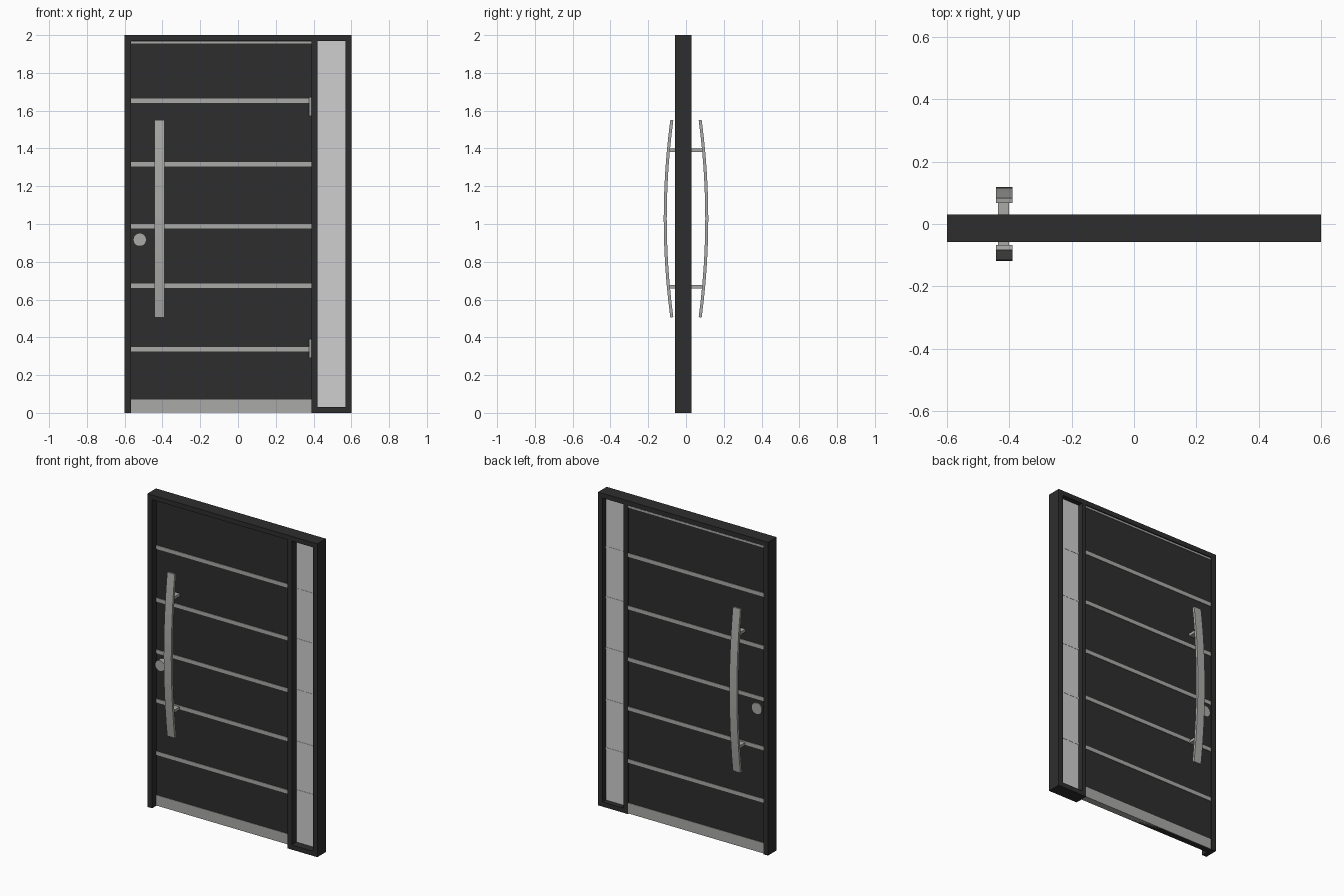
import bpy, bmesh, math

if "Cube" in bpy.data.objects:
    bpy.data.objects.remove(bpy.data.objects["Cube"])

def material(name, rgb):
    m = bpy.data.materials.new(name)
    m.diffuse_color = (*rgb, 1)
    m.use_nodes = True
    m.node_tree.nodes["Principled BSDF"].inputs["Base Color"].default_value = m.diffuse_color
    return m

DARK = material("charcoal", (0.027, 0.027, 0.027))
METAL = material("brushed_metal", (0.40, 0.40, 0.385))
GLASS = material("frosted_glass", (0.62, 0.62, 0.62))

def finish(name, bm, mat):
    bmesh.ops.recalc_face_normals(bm, faces=bm.faces)
    me = bpy.data.meshes.new(name)
    bm.to_mesh(me)
    bm.free()
    me.materials.append(mat)
    ob = bpy.data.objects.new(name, me)
    bpy.context.collection.objects.link(ob)
    return ob

def box(name, x, y, z, mat):
    """Box from (min, max) pairs."""
    bm = bmesh.new()
    bmesh.ops.create_cube(bm, size=1)
    for v in bm.verts:
        v.co = [(r[0] + r[1]) / 2 + c * (r[1] - r[0]) for r, c in zip((x, y, z), v.co)]
    return finish(name, bm, mat)

def cylinder(name, loc, radius, depth, axis, mat, sides=32):
    bpy.ops.mesh.primitive_cylinder_add(
        vertices=sides, radius=radius, depth=depth, location=loc,
        rotation=(math.pi / 2, 0, 0) if axis == 'Y' else (0, 0, 0))
    ob = bpy.context.object
    ob.name = name
    ob.data.materials.append(mat)
    bpy.ops.object.shade_smooth_by_angle()
    return ob

FY = (-0.057, 0.03)          # frame depth
LX, LY = (-0.567, 0.39), (-0.014, 0.023)  # door leaf

# Frame
box("left_jamb", (-0.6, -0.567), FY, (0, 1.97), DARK)
box("right_jamb", (0.568, 0.6), FY, (0, 1.97), DARK)
box("mullion", (0.39, 0.42), FY, (0, 1.97), DARK)
box("head", (-0.6, 0.6), FY, (1.97, 2.0), DARK)
box("sidelight_sill", (0.42, 0.568), FY, (0, 0.03), DARK)

# Sidelight glass with faint dividing bands
box("sidelight_glass", (0.42, 0.568), (-0.009, -0.003), (0.03, 1.97), GLASS)
for i, z in enumerate((0.36, 0.67, 1.0, 1.325, 1.645)):
    box(f"glass_band_{i}", (0.42, 0.568), (-0.0105, -0.0015), (z - 0.006, z + 0.006), GLASS)

# Door leaf, inlaid strips and kick plate on both faces
box("door_leaf", LX, LY, (0.003, 1.97), DARK)
SY = (LY[0] - 0.003, LY[1] + 0.003)
for i, z in enumerate((0.338, 0.673, 0.987, 1.317, 1.653)):
    box(f"strip_{i}", LX, SY, (z - 0.012, z + 0.012), METAL)
box("top_strip", LX, SY, (1.955, 1.967), METAL)
box("kick_plate", LX, SY, (0.003, 0.07), METAL)

# Hinges in the front recess
for i, z in enumerate((0.34, 1.622)):
    cylinder(f"hinge_{i}", (0.382, -0.02, z), 0.007, 0.1, 'Z', METAL, 16)

# Lock roses
cylinder("front_lock", (-0.52, -0.028, 0.917), 0.035, 0.034, 'Y', METAL)
cylinder("back_lock", (-0.52, 0.0245, 0.917), 0.035, 0.008, 'Y', METAL)

# Bowed pull handles: a flat bar along an arc
def handle(name, side, steps=12):
    zc, half, sag, t = 1.028, 0.522, 0.035, 0.008
    R = (half ** 2 + sag ** 2) / (2 * sag)
    a = math.asin(half / R)
    bm = bmesh.new()
    rings = []
    for i in range(steps + 1):
        th = -a + 2 * a * i / steps
        ring = []
        for x, r in ((-0.442, R - t), (-0.389, R - t), (-0.389, R + t), (-0.442, R + t)):
            y = 0.110 - R + r * math.cos(th)
            ring.append(bm.verts.new((x, side * y, zc + r * math.sin(th))))
        rings.append(ring)
    for p, q in zip(rings, rings[1:]):
        for k in range(4):
            bm.faces.new((p[k], p[(k + 1) % 4], q[(k + 1) % 4], q[k]))
    bm.faces.new(rings[0])
    bm.faces.new(rings[-1])
    finish(name, bm, METAL)

for name, s in (("front", -1), ("back", 1)):
    handle(f"{name}_handle", s)
    face = LY[0] if s < 0 else LY[1]
    for i, z in enumerate((0.667, 1.39)):
        box(f"{name}_standoff_{i}", (-0.436, -0.401), sorted((face, s * 0.09)),
            (z - 0.009, z + 0.009), METAL)
